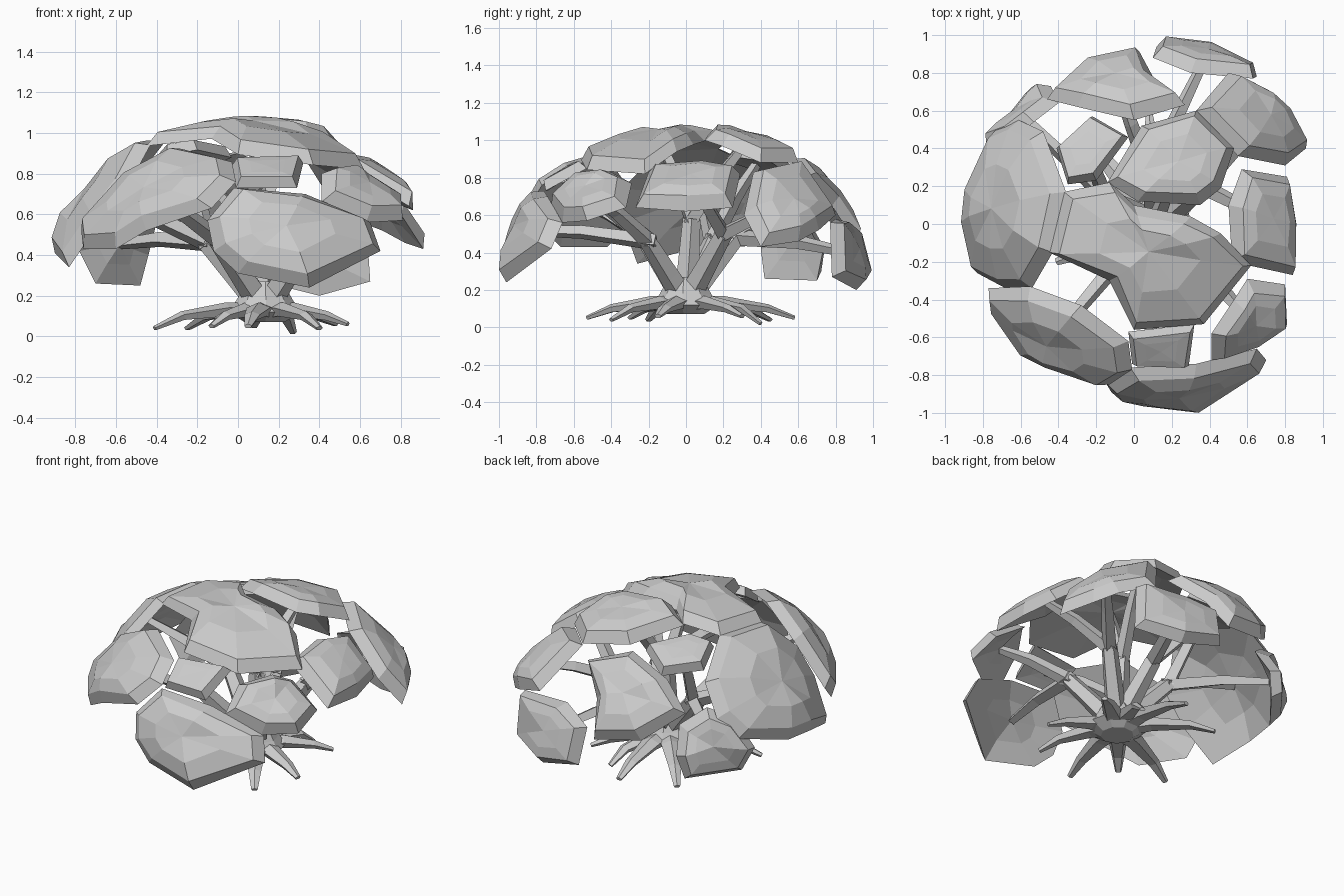
import bpy, bmesh, math
from mathutils import Vector

if "Cube" in bpy.data.objects:
    bpy.data.objects.remove(bpy.data.objects["Cube"])

PROFILE = [(0, 1.0), (.25, .99), (.5, .93), (.65, .84), (.78, .7), (.88, .52), (.95, .3), (1.1, .2)]
centers = []


def dome_z(x, y):
    r = math.hypot(x, y)
    for (r0, z0), (r1, z1) in zip(PROFILE, PROFILE[1:]):
        if r <= r1:
            return z0 + (z1 - z0) * (r - r0) / (r1 - r0)
    return .2


def finish(name, bm):
    bmesh.ops.recalc_face_normals(bm, faces=bm.faces)
    me = bpy.data.meshes.new(name)
    bm.to_mesh(me)
    bm.free()
    ob = bpy.data.objects.new(name, me)
    bpy.context.collection.objects.link(ob)


def bridge(bm, a, b):
    n = len(a)
    for i in range(n):
        j = (i + 1) % n
        bm.faces.new((a[i], a[j], b[j], b[i]))


def fan(bm, ring, tip):
    for i in range(len(ring)):
        bm.faces.new((ring[i], ring[(i + 1) % len(ring)], tip))


# Domed foliage shell: outline on the crown (z from the dome unless given)
def plate(name, *outline, thick=.07, drop=0, inset=.05, bulge=.42):
    pts = [Vector((p[0], p[1], (p[2] if len(p) > 2 else dome_z(*p)) - drop)) for p in outline]
    c = sum(pts, Vector()) / len(pts)
    n = sum(((p - c).cross(q - c) for p, q in zip(pts, pts[1:] + pts[:1])), Vector()).normalized()
    if n.dot(c - Vector((0, 0, .3))) < 0:
        n.negate()
    size = sum((p - c).length for p in pts) / len(pts)
    h = thick + bulge * size * size
    bm = bmesh.new()

    def ring(f):
        return [bm.verts.new(f(p)) for p in pts]
    base = ring(lambda p: p)
    top = ring(lambda p: p.lerp(c, inset / (p - c).length) + n * thick)
    mid = ring(lambda p: p.lerp(c, .5) + n * (thick + (h - thick) * .85))
    under = ring(lambda p: p.lerp(c, .5) + n * (h - thick) * .8)
    bridge(bm, base, top)
    bridge(bm, top, mid)
    fan(bm, mid, bm.verts.new(c + n * h))
    bridge(bm, under, base)
    fan(bm, under, bm.verts.new(c + n * (h - thick)))
    centers.append(c + n * (h - thick) * .9)
    finish(name, bm)


# Tapered faceted limb through a few points
def limb(name, pts, radii, sides=5, flat=1.0):
    pts = [Vector(p) for p in pts]
    bm = bmesh.new()
    rings = []
    for i, (p, r) in enumerate(zip(pts, radii)):
        d = (pts[min(i + 1, len(pts) - 1)] - pts[max(i - 1, 0)]).normalized()
        ref = Vector((0, 0, 1)) if abs(d.z) < .95 else Vector((1, 0, 0))
        u = d.cross(ref).normalized()
        v = u.cross(d)
        rings.append([bm.verts.new(p + u * r * math.cos(a) + v * r * flat * math.sin(a))
                      for a in (math.tau * k / sides + .3 for k in range(sides))])
    for a, b in zip(rings, rings[1:]):
        bridge(bm, a, b)
    bm.faces.new(rings[0])
    bm.faces.new(rings[-1])
    finish(name, bm)


# Crown shells: top
plate("top_front_shell", (-.45, -.15), (-.37, .17), (-.13, .22), (0, .1), (.3, .04),
      (.46, -.05), (.62, -.22, .82), (.37, -.53), (0, -.56), (-.13, -.3), bulge=.35)
plate("top_back_shell", (-.14, .22, .98), (.02, .12, 1.03), (.35, .1, 1.0), (.46, .19, .97),
      (.53, .4, .88), (.33, .6, .88), (.04, .52, .92), bulge=.3)
plate("top_small_shell", (-.41, .4), (-.22, .57), (-.03, .46), (-.2, .23), (-.35, .21),
      thick=.06, drop=.06, inset=.025, bulge=.2)
# Crown shells: left and front
plate("left_shell", (-.88, .2, .42), (-.73, .5, .5), (-.61, .55, .62), (-.48, .49), (-.36, .17),
      (-.43, -.15), (-.54, -.34, .74), (-.68, -.34, .56), (-.83, -.26, .34), (-.9, 0, .41))
plate("front_left_shell", (-.77, -.34, .52), (-.55, -.33, .78), (-.28, -.43), (-.03, -.62),
      (-.01, -.77, .76), (-.13, -.85, .63), (-.45, -.76, .52), (-.6, -.67, .43), (-.76, -.42, .43))
plate("front_shell", (-.15, -.84, .57), (-.02, -.76, .73), (.33, -.74, .7), (.65, -.66, .56),
      (.7, -.72, .42), (.35, -.96, .24), (0, -.92, .31), (-.12, -.89, .42))
plate("front_small_shell", (-.03, -.57, .84), (.32, -.53, .85), (.29, -.75, .73), (-.01, -.74, .73),
      thick=.055, inset=.03, bulge=.1)
# Crown shells: right and back
plate("front_right_shell", (.6, -.29, .77), (.8, -.32, .64), (.81, -.53, .57), (.63, -.66, .56),
      (.41, -.72, .66), (.41, -.58, .8), (.53, -.4, .83))
plate("right_shell", (.5, .1, .86), (.52, -.2, .83), (.84, -.27, .64), (.86, 0, .62),
      (.81, .25, .64), (.57, .29, .82))
plate("back_right_shell", (.33, .6, .87), (.55, .36, .83), (.8, .31, .6), (.91, .4, .43),
      (.82, .6, .46), (.71, .71, .52), (.5, .8, .6))
plate("back_low_shell", (.1, .88, .5), (.3, .8, .58), (.63, .77, .56), (.65, .78, .27),
      (.4, .91, .2), (.12, .94, .27), bulge=.25, inset=.04)
plate("back_shell", (-.46, .66), (-.27, .85, .5), (.03, .91, .45), (.1, .78, .65), (.27, .63, .8),
      (0, .55, .9), (-.3, .62, .82))
plate("back_left_low_shell", (-.48, .7, .25), (-.7, .42, .26), (-.78, .4, .42), (-.66, .44, .6),
      (-.53, .54, .67), (-.4, .64, .56), (-.44, .73, .4), bulge=.25)

# Forking limbs from the trunk, then a branch up to each shell
base = Vector((.13, 0, .14))
forks = [Vector(p) for p in ((-.1, -.22, .48), (-.15, .14, .46), (.08, .27, .48),
                             (.36, .2, .5), (.34, -.2, .46), (.12, .03, .58))]
for i, f in enumerate(forks):
    limb(f"main_limb_{i}", [base, base.lerp(f, .45), f], (.07, .06, .05))
for i, c in enumerate(centers):
    f = min(forks, key=lambda q: (q - c).length)
    m = f.lerp(c, .55) + Vector((0, 0, .02))
    limb(f"branch_{i}", [f - (m - f) * .1, m, c], (.046, .038, .026), 4)

# Trunk flare and spreading roots
limb("trunk_base", [(.13, 0, .07), (.13, 0, .12), (.13, 0, .18), (.13, 0, .27)],
     (.1, .18, .14, .09), 9)
tips = [(-.41, -.2, .04), (-.25, .45, .04), (.08, .58, .05), (.27, .4, .02), (.48, .3, .06),
        (.54, -.15, .06), (.4, -.4, .04), (.05, -.53, .05), (-.13, -.3, .05)]
for i, t in enumerate(tips):
    t = Vector(t)
    limb(f"root_{i}", [(.13, 0, .12), base.lerp(t, .35).xy.to_3d() + Vector((0, 0, .13)),
                       base.lerp(t, .75).xy.to_3d() + Vector((0, 0, .1)), t],
         (.08, .062, .04, .02), 5, .6)
